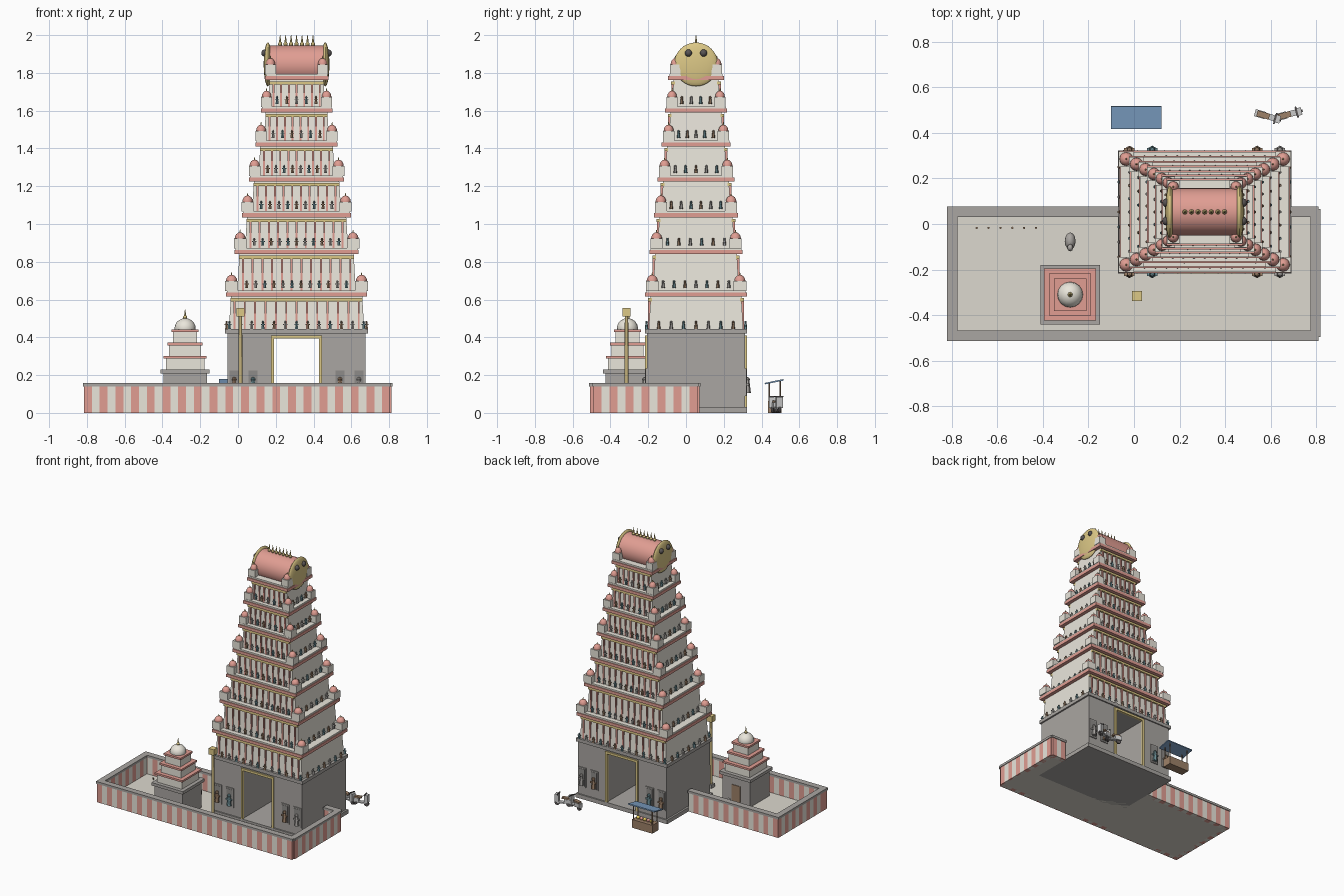
import bpy, bmesh, math
from mathutils import Matrix, Vector

if "Cube" in bpy.data.objects:
    bpy.data.objects.remove(bpy.data.objects["Cube"])

CORAL, CREAM, STONE = (.75, .34, .29), (.82, .79, .71), (.40, .38, .36)
GOLD, DARK, BLUE = (.72, .58, .24), (.10, .09, .09), (.22, .38, .60)
TEAL, BROWN, LIGHT, SAND = (.15, .27, .30), (.34, .22, .14), (.72, .73, .75), (.72, .69, .62)
parts = {}
T = Matrix.Translation


def part(name, col):
    if name not in parts:
        parts[name] = (bmesh.new(), col)
    return parts[name][0]


def box(name, col, x0, x1, y0, y1, z0, z1, M=Matrix()):
    m = M @ T(((x0 + x1) / 2, (y0 + y1) / 2, (z0 + z1) / 2)) @ Matrix.Diagonal((x1 - x0, y1 - y0, z1 - z0, 1))
    bmesh.ops.create_cube(part(name, col), size=1, matrix=m)


def block(name, col, cx, cy, hx, hy, z0, z1, taper=0):
    """Centred block; top is inset by taper."""
    bm = part(name, col)
    vs = bmesh.ops.create_cube(bm, size=1)['verts']
    for v in vs:
        top = v.co.z > 0
        k = taper if top else 0
        v.co = Vector((cx + (1 if v.co.x > 0 else -1) * (hx - k),
                       cy + (1 if v.co.y > 0 else -1) * (hy - k), z1 if top else z0))


def cone(name, col, x, y, z0, z1, r0, r1, n=12, M=Matrix()):
    bmesh.ops.create_cone(part(name, col), cap_ends=True, segments=n, radius1=r0, radius2=r1,
                          depth=z1 - z0, matrix=M @ T((x, y, (z0 + z1) / 2)))


def ball(name, col, x, y, z, r, u=12, v=8, M=Matrix()):
    bmesh.ops.create_uvsphere(part(name, col), u_segments=u, v_segments=v, radius=1,
                              matrix=M @ T((x, y, z)) @ Matrix.Diagonal((*r, 1)))


def figure(i, x, y, z, h=.042):
    name, col = (('teal_figures', TEAL), ('brown_figures', BROWN), ('grey_figures', STONE))[i % 3]
    cone(name, col, x, y, z, z + h * .75, h * .22, h * .13, 6)
    box(name, col, x - h * .27, x + h * .27, y - h * .1, y + h * .1, z + h * .48, z + h * .6)
    ball(name, col, x, y, z + h * .84, (h * .16,) * 3, 6, 4)


CX, CY = .31, .053

# Gateway base with open passage
block('base_plinth', STONE, CX, CY, .38, .27, 0, .03)
for s in (-1, 1):
    a, b = sorted((CX + s * .123, CX + s * .366))
    box('gateway_piers', STONE, a, b, CY - .26, CY + .26, .03, .41)
box('gateway_lintel', STONE, CX - .366, CX + .366, CY - .26, CY + .26, .395, .425)
block('base_cornice', STONE, CX, CY, .378, .269, .42, .445)
for f in (-1, 1):
    y = CY + f * .262
    for s in (-1, 1):
        box('door_frame', GOLD, CX + s * .127 - .008, CX + s * .127 + .008, y - .008, y + .008, .03, .41)
        for k, d in enumerate((.23, .33)):
            x = CX + s * d
            box('niche_frames', STONE, x - .032, x + .032, y - .005, y + .005, .09, .235)
            box('niche_panels', (.27, .26, .25), x - .024, x + .024, y - .007, y + .007, .1, .225)
            figure(k + (s > 0), x, y + f * .01, .105, .085)
    box('door_frame', GOLD, CX - .135, CX + .135, y - .008, y + .008, .393, .41)

# Seven diminishing tiers
HX = [.344, .299, .259, .222, .188, .159, .138]
HY = [.232, .209, .186, .166, .145, .127, .110]
ZC = [.615, .84, 1.035, 1.225, 1.41, 1.59, 1.762]
z0 = .445
for t in range(7):
    hx, hy, zc = HX[t], HY[t], ZC[t]
    block('tier_walls', CREAM, CX, CY, hx + .014, hy + .018, z0, zc + .03, .012)
    block('tier_cornices', CORAL, CX, CY, hx + .03, hy + .037, zc, zc + .022)
    block('tier_ledges', CREAM, CX, CY, hx + .025, hy + .031, zc + .022, zc + .033)
    n = 13 - t
    zf = z0 if t == 0 else z0 + .012
    for f in (-1, 1):
        y = CY + f * (hy + .012)
        box('gold_bands', GOLD, CX - hx - .006, CX + hx + .006, y - .01, y + .01, zc - .024, zc - .008)
        for i in range(n):
            x = CX + (i / (n - 1) * 2 - 1) * (hx - .015)
            box('pilasters', CORAL, x - .005, x + .005, y - .009, y + .009, z0, zc - .02)
        m = 13 - int(t * 1.4)
        lim = hx + .012 if t == 0 else hx - .035
        for i in range(m):
            figure(i + t, CX + (i / (m - 1) * 2 - 1) * lim, y + f * .018, zf)
        m = 7 - t // 2
        for i in range(m):
            figure(i + t + 1, CX + f * (hx + .026), CY + (i / (m - 1) * 2 - 1) * (hy - .035), zf)
    # Corner pavilions
    w = .034 - t * .001
    for sx in (-1, 1):
        for sy in (-1, 1):
            x, y = CX + sx * hx, CY + sy * hy
            block('corner_pavilions', CREAM, x, y, w, w, zc + .03, zc + .082)
            ball('corner_domes', CORAL, x, y, zc + .082, (w * .88, w * .88, .034))
            cone('corner_finials', GOLD, x, y, zc + .112, zc + .13, .005, .001, 6)
    z0 = zc + .033

# Barrel roof with gold gable ends
block('roof_neck', CREAM, CX, CY, .135, .09, 1.78, 1.835)
R = T((CX, CY, 1.842)) @ Matrix.Rotation(math.pi / 2, 4, 'Y')
cone('barrel_roof', CORAL, 0, 0, -.155, .155, .104, .104, 32, R)
for s in (-1, 1):
    ball('gable_discs', GOLD, CX + s * .152, CY, 1.845, (.022, .116, .116), 24, 16)
    for e in (-1, 1):
        ball('gable_bosses', DARK, CX + s * .168, CY + e * .04, 1.905, (.019,) * 3)
for i in range(7):
    x = CX + (i - 3) * .029
    ball('roof_finials', GOLD, x, CY, 1.952, (.011, .011, .013), 8, 6)
    cone('roof_finials', GOLD, x, CY, 1.94, 2.0, .009, .001, 8)

# Courtyard floor and striped compound wall
box('courtyard_floor', SAND, -.8, .8, -.5, .06, 0, .015)


def wall(x0, x1, y0, y1):
    along_x = x1 - x0 > y1 - y0
    a, b = (x0, x1) if along_x else (y0, y1)
    n = max(1, round((b - a) / .0415))
    for i in range(n):
        p, q = a + (b - a) * i / n, a + (b - a) * (i + 1) / n
        nm, c = (('wall_red_stripes', CORAL), ('wall_white_stripes', CREAM))[i % 2]
        if along_x:
            box(nm, c, p, q, y0, y1, 0, .142)
        else:
            box(nm, c, x0, x1, p, q, 0, .142)
    box('wall_cap', STONE, x0 - .005, x1 + .005, y0 - .005, y1 + .005, .14, .157)


wall(-.815, .805, -.508, -.473)
wall(-.815, -.07, .035, .071)
wall(.69, .805, .035, .071)
wall(-.815, -.78, -.473, .035)
wall(.78, .813, -.49, .06)

# Small shrine with door facing the back
SX, SY = -.28, -.31
block('shrine_base', STONE, SX, SY, .115, .115, .015, .21)
block('shrine_base', STONE, SX, SY, .13, .13, .208, .23)
box('shrine_door', BROWN, SX - .035, SX + .035, SY + .1, SY + .119, .02, .15)
for a, b, h, c in ((.23, .292, .102, .114), (.3, .362, .084, .092), (.37, .432, .063, .071)):
    block('shrine_tiers', CREAM, SX, SY, h, h, a, b)
    block('shrine_bands', CORAL, SX, SY, c, c, b - .004, b + .01)
ball('shrine_dome', CREAM, SX, SY, .448, (.056, .056, .053), 16, 10)
ball('shrine_finial', GOLD, SX, SY, .505, (.011, .011, .012), 8, 6)
cone('shrine_finial', GOLD, SX, SY, .49, .548, .009, .001, 8)

# Flag mast
block('mast_base', STONE, .013, -.315, .02, .02, .01, .04)
cone('mast', (.55, .44, .2), .013, -.315, .015, .55, .011, .009)
block('mast_head', GOLD, .013, -.315, .022, .022, .51, .554)

# Resting bull and row of lamps
ball('bull_body', STONE, -.28, -.075, .045, (.024, .038, .03))
ball('bull_head', STONE, -.28, -.104, .075, (.013, .016, .016), 8, 6)
for i in range(6):
    cone('lamps', BROWN, -.69 + i * .052, -.017, .012, .03, .004, .005, 8)

# Market stall
box('stall_counter', BROWN, -.075, .095, .435, .505, 0, .062)
M = T((.01, .467, .165)) @ Matrix.Rotation(.2, 4, 'X')
box('stall_canopy', BLUE, -.11, .11, -.051, .051, -.004, .004, M)
for x in (-.068, .088):
    for y in (.442, .498):
        cone('stall_posts', BROWN, x, y, 0, .162 + (y - .467) * .2, .004, .004, 6)
for i in range(5):
    nm, c = (('yellow_goods', (.85, .65, .12)), ('red_goods', CORAL))[i % 2]
    ball(nm, c, -.045 + i * .028, .472, .072, (.013,) * 3, 8, 6)

# Two parked scooters
for x, y, ang, d in ((.588, .472, -.28, 1), (.682, .482, .26, 1)):
    M = T((x, y, 0)) @ Matrix.Rotation(ang, 4, 'Z')
    for w in (-.042, .042):
        W = M @ T((w, 0, .018)) @ Matrix.Rotation(math.pi / 2, 4, 'X')
        cone('scooter_wheels', DARK, 0, 0, -.006, .006, .018, .018, 14, W)
    box('scooter_bodies', LIGHT, -.06, -.012, -.016, .016, .025, .055, M)
    box('scooter_bodies', LIGHT, -.015, .04, -.013, .013, .02, .03, M)
    box('scooter_bodies', LIGHT, .028, .055, -.017, .017, .025, .085, M)
    box('scooter_seats', BROWN, -.05, .006, -.013, .013, .055, .066, M)
    box('scooter_handlebars', DARK, .03, .037, -.025, .025, .083, .09, M)

# Turn every part into an object
SMOOTH = ('dome', 'disc', 'boss', 'barrel', 'finial', 'mast', 'bull', 'goods', 'wheel')
mats = {}
for name, (bm, col) in parts.items():
    me = bpy.data.meshes.new(name)
    bm.to_mesh(me)
    bm.free()
    if col not in mats:
        mats[col] = bpy.data.materials.new('paint')
        mats[col].diffuse_color = (*col, 1)
    me.materials.append(mats[col])
    ob = bpy.data.objects.new(name, me)
    bpy.context.collection.objects.link(ob)
    if any(s in name for s in SMOOTH):
        bpy.ops.object.select_all(action='DESELECT')
        ob.select_set(True)
        bpy.context.view_layer.objects.active = ob
        bpy.ops.object.shade_smooth_by_angle(angle=math.radians(40))

for m in bpy.data.materials:
    if m.users and not m.is_grease_pencil:
        m.use_nodes = True
        m.node_tree.nodes["Principled BSDF"].inputs["Base Color"].default_value = m.diffuse_color
